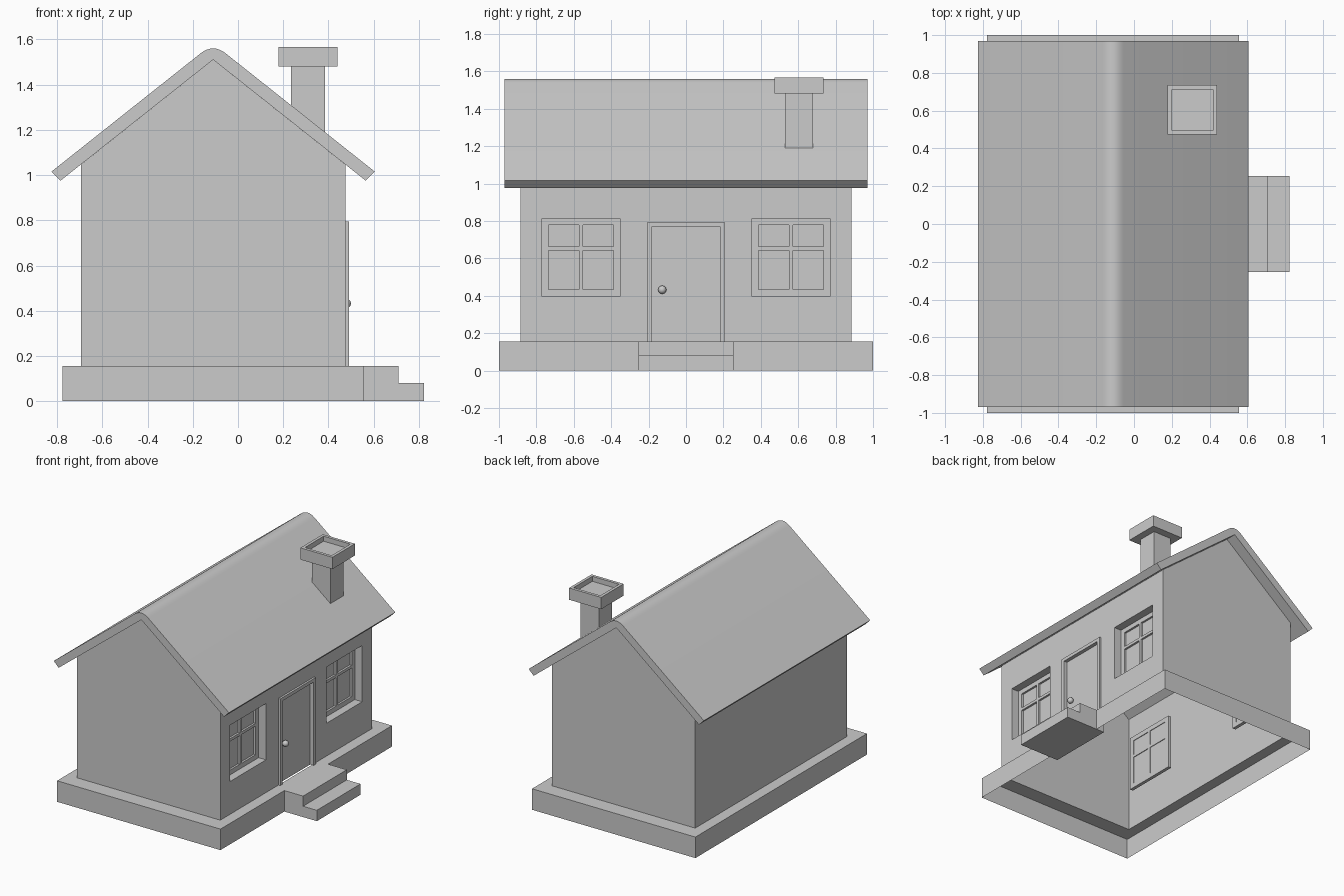
import bpy, bmesh, math
from mathutils import Vector

if "Cube" in bpy.data.objects:
    bpy.data.objects.remove(bpy.data.objects["Cube"])

CX = -0.11            # ridge line
SLOPE = 0.793         # roof pitch
WX0, WX1, WY = -0.695, 0.475, 0.885
Z0 = 0.155
EAVE = 1.51 - SLOPE * (WX1 - CX)


def finish(name, bm, smooth=False, recalc=True):
    bmesh.ops.remove_doubles(bm, verts=bm.verts, dist=1e-5)
    if recalc:
        bmesh.ops.recalc_face_normals(bm, faces=bm.faces)
    me = bpy.data.meshes.new(name)
    bm.to_mesh(me)
    bm.free()
    ob = bpy.data.objects.new(name, me)
    bpy.context.collection.objects.link(ob)
    if smooth:
        bpy.ops.object.select_all(action='DESELECT')
        ob.select_set(True)
        bpy.context.view_layer.objects.active = ob
        bpy.ops.object.shade_smooth_by_angle(angle=math.radians(30))
    return ob


def face(bm, pts):
    return bm.faces.new([bm.verts.new(p) for p in pts])


def box(bm, x0, x1, y0, y1, z0, z1):
    vs = bmesh.ops.create_cube(bm, size=1)['verts']
    for v in vs:
        v.co = Vector(((x0 + x1) / 2 + v.co.x * (x1 - x0),
                       (y0 + y1) / 2 + v.co.y * (y1 - y0),
                       (z0 + z1) / 2 + v.co.z * (z1 - z0)))
    return vs


def rect(x0, x1, y0, y1, z):
    return [(x0, y0, z), (x1, y0, z), (x1, y1, z), (x0, y1, z)]


def skin(bm, a, b):
    for i in range(len(a)):
        j = (i + 1) % len(a)
        face(bm, [a[i], a[j], b[j], b[i]])


def prism(bm, profile, y0, y1):
    f = face(bm, [(x, y0, z) for x, z in profile])
    new = bmesh.ops.extrude_face_region(bm, geom=[f])['geom']
    for v in new:
        if isinstance(v, bmesh.types.BMVert):
            v.co.y = y1


# Base: open underneath, with a ledge around the walls
bm = bmesh.new()
loops = [rect(-0.777, 0.557, -1, 1, 0), rect(-0.777, 0.557, -1, 1, Z0),
         rect(WX0, WX1, -WY, WY, Z0)]
skin(bm, loops[0], loops[1])
skin(bm, loops[1], loops[2])
finish("base", bm)

# Walls: gables, plain side, and a side with openings and reveals
bm = bmesh.new()
for y in (-WY, WY):
    f = face(bm, [(WX0, y, Z0), (WX1, y, Z0), (WX1, y, EAVE), (CX, y, 1.51), (WX0, y, EAVE)])
    if y > 0:
        f.normal_flip()
face(bm, [(WX0, -WY, Z0), (WX0, -WY, EAVE), (WX0, WY, EAVE), (WX0, WY, Z0)])
ys = [-WY, -0.77, -0.352, -0.207, 0.207, 0.352, 0.77, WY]
zs = [Z0, 0.397, 0.795, 0.812, EAVE]
holes = {(c, r) for c in (1, 5) for r in (1, 2)} | {(3, 0), (3, 1)}
for c in range(7):
    for r in range(4):
        if (c, r) not in holes:
            y0, y1, z0, z1 = ys[c], ys[c + 1], zs[r], zs[r + 1]
            face(bm, [(WX1, y0, z0), (WX1, y1, z0), (WX1, y1, z1), (WX1, y0, z1)])
for y0, y1 in ((-0.77, -0.352), (0.352, 0.77)):
    ring = lambda x: [(x, y0, 0.397), (x, y0, 0.812), (x, y1, 0.812), (x, y1, 0.397)]
    skin(bm, ring(WX1), ring(0.395))
finish("walls", bm, recalc=False)

# Windows: frame, glazing bars and glass, repeated on the far side
for side, s in (("right", 1), ("left", -1)):
    for end, cy in (("front", -0.561), ("rear", 0.561)):
        bm = bmesh.new()
        X = lambda a, b: sorted((CX + s * (a - CX), CX + s * (b - CX)))
        x0, x1 = X(0.39, 0.415)
        h, w = 0.209, 0.036
        for t in (-1, 1):
            a, b = sorted((cy + t * h, cy + t * (h - w)))
            box(bm, x0, x1, a, b, 0.397, 0.812)
        for a, b in ((0.397, 0.432), (0.777, 0.812), (0.643, 0.664)):
            box(bm, x0, x1, cy - h + w, cy + h - w, a, b)
        for a, b in ((0.432, 0.643), (0.664, 0.777)):
            box(bm, x0, x1, cy - 0.011, cy + 0.011, a, b)
        g0, g1 = X(0.395, 0.40)
        box(bm, g0, g1, cy - h + w, cy + h - w, 0.432, 0.777)
        finish(f"window_{side}_{end}", bm)

# Door frame, panel and knob
bm = bmesh.new()
box(bm, 0.44, 0.49, -0.207, -0.182, Z0, 0.795)
box(bm, 0.44, 0.49, 0.182, 0.207, Z0, 0.795)
box(bm, 0.44, 0.49, -0.182, 0.182, 0.77, 0.795)
finish("door_frame", bm)
bm = bmesh.new()
box(bm, 0.44, 0.462, -0.182, 0.182, Z0, 0.77)
finish("door", bm)
bm = bmesh.new()
bmesh.ops.create_uvsphere(bm, u_segments=20, v_segments=12, radius=0.022)
bmesh.ops.translate(bm, verts=bm.verts, vec=(0.477, -0.127, 0.432))
finish("door_knob", bm, smooth=True)

# Steps
bm = bmesh.new()
prism(bm, [(0.49, 0), (0.822, 0), (0.822, 0.08), (0.71, 0.08), (0.71, Z0), (0.49, Z0)],
      -0.255, 0.255)
finish("steps", bm)

# Roof with a rounded ridge
dx = 0.056
top = 1.015 + 0.715 * SLOPE
profile = [(CX - 0.675, 0.975), (CX, 1.51), (CX + 0.675, 0.975), (CX + 0.715, 1.015)]
for i in range(9):
    t = 1 - i / 4
    profile.append((CX + dx * t, top - SLOPE * dx * (1 + t * t) / 2))
profile.append((CX - 0.715, 1.015))
bm = bmesh.new()
prism(bm, profile, -0.97, 0.97)
finish("roof", bm, smooth=True)

# Chimney shaft, cut to the roof pitch, and hollow cap
bm = bmesh.new()
for v in box(bm, 0.235, 0.385, 0.528, 0.678, 1.1, 1.48):
    if v.co.z < 1.2:
        v.co.z = top - SLOPE * (v.co.x - CX) - 0.03
finish("chimney", bm)
bm = bmesh.new()
outer, inner = (0.178, 0.44, 0.473, 0.735), (0.2, 0.418, 0.495, 0.713)
loops = [rect(*outer, 1.48), rect(*outer, 1.567), rect(*inner, 1.567), rect(*inner, 1.53)]
for a, b in zip(loops, loops[1:]):
    skin(bm, a, b)
face(bm, loops[0])
face(bm, loops[-1])
finish("chimney_cap", bm)
